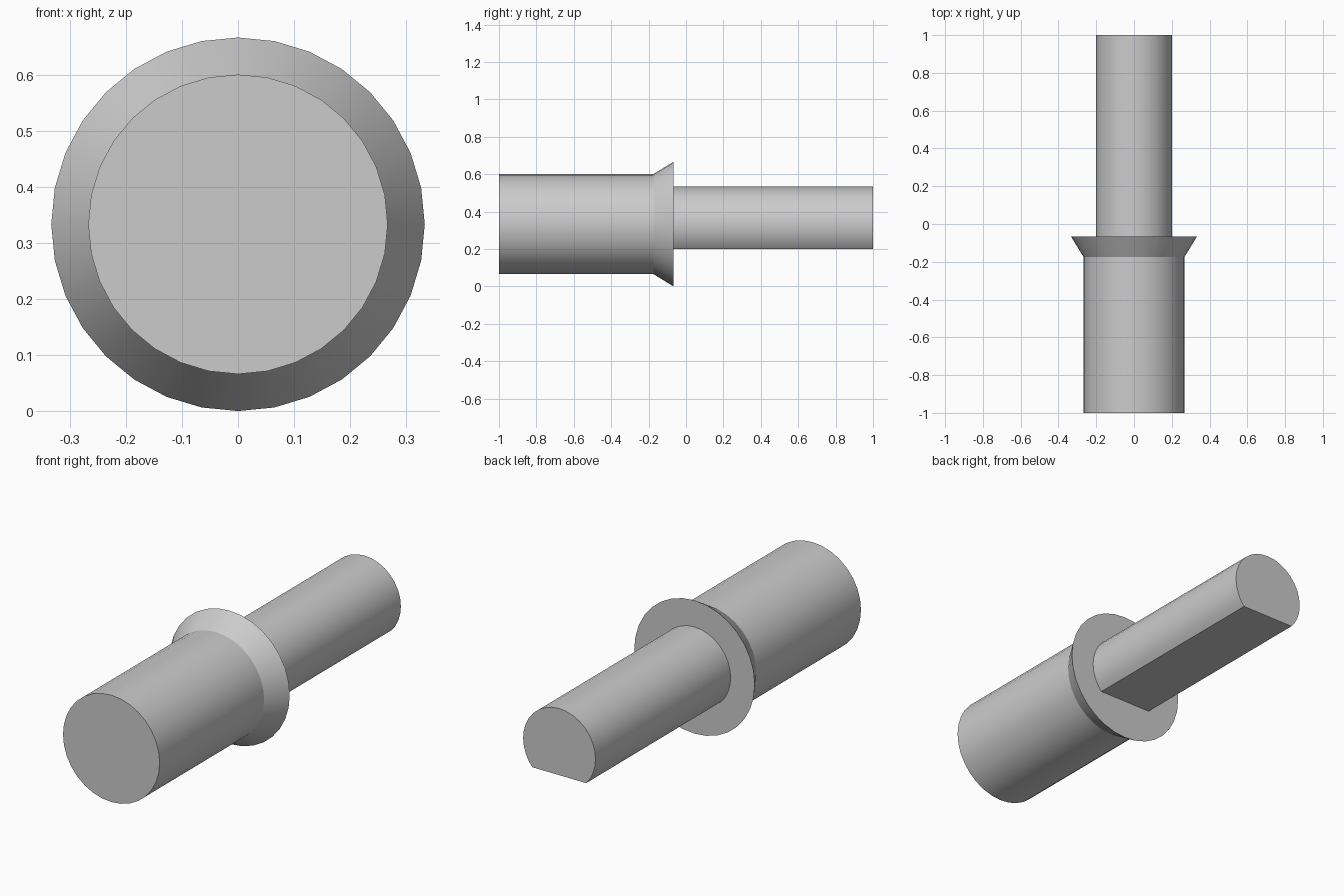
import bpy, bmesh, math
from mathutils import Matrix, Vector

SIDES = 32
AXIS_Z = 0.333

cube = bpy.data.objects.get("Cube")
if cube:
    bpy.data.objects.remove(cube, do_unlink=True)

# Plain grey metal
grey = bpy.data.materials.new("grey metal")
grey.use_nodes = True
colour = (0.6, 0.6, 0.6, 1)
grey.diffuse_color = colour
grey.node_tree.nodes["Principled BSDF"].inputs["Base Color"].default_value = colour


def turned_part(name, profile, flat_z=None):
    """Turn a (y, radius) profile about the long axis, optionally milling a flat underneath."""
    bm = bmesh.new()
    rings = []
    for y, radius in profile:
        ring = bmesh.ops.create_circle(
            bm, segments=SIDES, radius=radius,
            matrix=Matrix.Translation((0, y, AXIS_Z)) @ Matrix.Rotation(math.pi / 2, 4, "X"))
        rings.append(ring["verts"])
    for a, b in zip(rings, rings[1:]):
        for i in range(SIDES):
            j = (i + 1) % SIDES
            bm.faces.new((a[i], a[j], b[j], b[i]))
    bm.faces.new(rings[0])
    bm.faces.new(rings[-1])
    if flat_z is not None:
        cut = bmesh.ops.bisect_plane(
            bm, geom=bm.verts[:] + bm.edges[:] + bm.faces[:], dist=1e-5,
            plane_co=Vector((0, 0, flat_z)), plane_no=Vector((0, 0, -1)), clear_outer=True)
        edges = [e for e in cut["geom_cut"] if isinstance(e, bmesh.types.BMEdge)]
        bmesh.ops.holes_fill(bm, edges=edges)
    bmesh.ops.recalc_face_normals(bm, faces=bm.faces)
    mesh = bpy.data.meshes.new(name)
    bm.to_mesh(mesh)
    bm.free()
    mesh.materials.append(grey)
    obj = bpy.data.objects.new(name, mesh)
    bpy.context.collection.objects.link(obj)
    bpy.ops.object.select_all(action="DESELECT")
    obj.select_set(True)
    bpy.context.view_layer.objects.active = obj
    bpy.ops.object.shade_smooth_by_angle(angle=math.radians(25))
    return obj


# Thick body ending in a flared collar
turned_part("body_and_collar", [(-1, 0.267), (-0.175, 0.267), (-0.067, 0.333)])

# Thinner shaft with a flat along its underside
turned_part("flatted_shaft", [(-0.067, 0.2), (1, 0.2)], flat_z=0.2)
